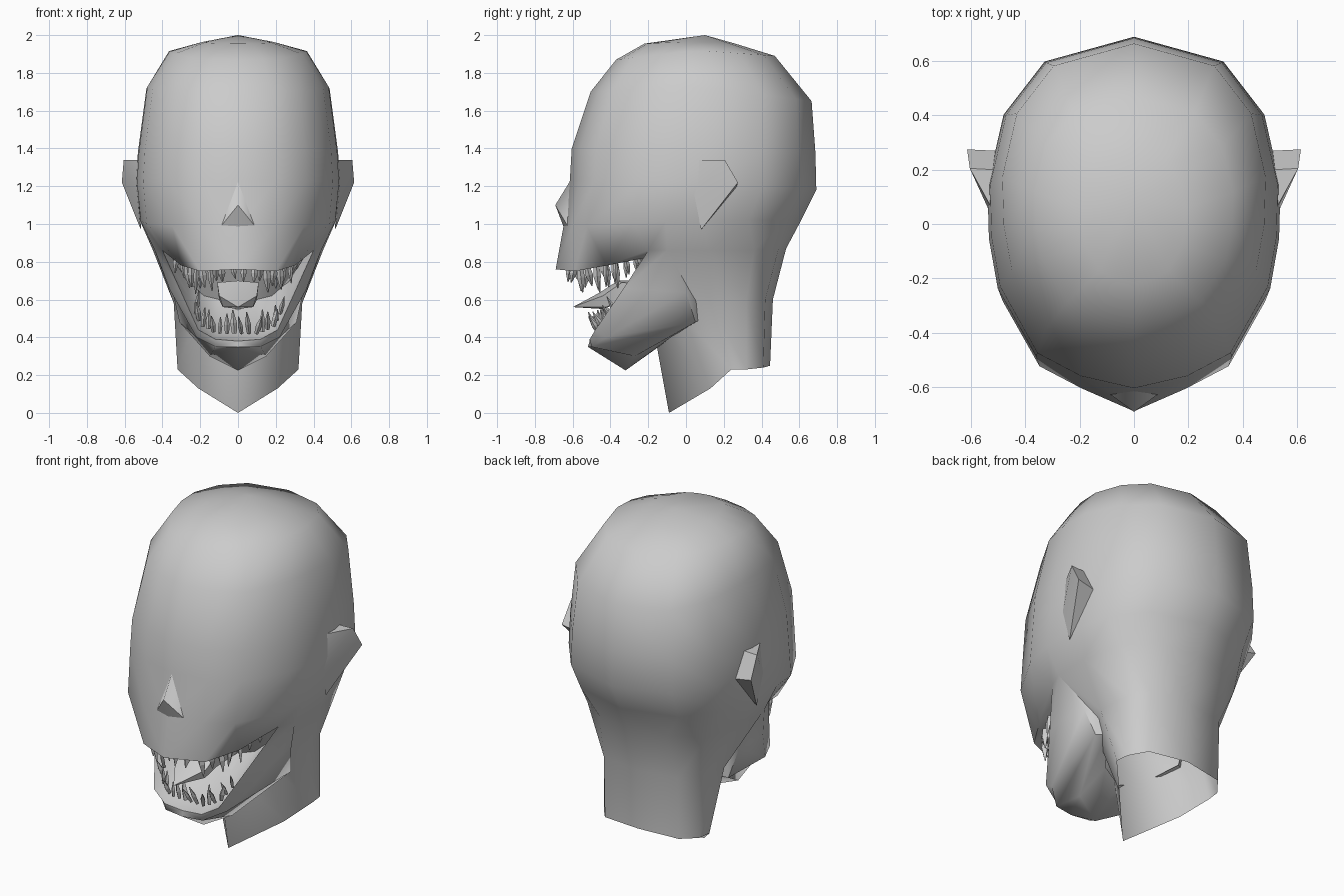
import bpy, bmesh, math, random
from mathutils import Vector

if "Cube" in bpy.data.objects:
    bpy.data.objects.remove(bpy.data.objects["Cube"])

random.seed(4)
grey = bpy.data.materials.new("plain_grey")
grey.diffuse_color = (0.6, 0.6, 0.6, 1)
grey.use_nodes = True
grey.node_tree.nodes["Principled BSDF"].inputs["Base Color"].default_value = grey.diffuse_color


def loft(bm, rows):
    """Skin neighbouring rows of points with quads."""
    grid = [[bm.verts.new(p) for p in row] for row in rows]
    for a, b in zip(grid, grid[1:]):
        for i in range(len(a) - 1):
            bm.faces.new((a[i], a[i + 1], b[i + 1], b[i]))


def finish(bm, name, mirror=True, angle=60):
    bmesh.ops.remove_doubles(bm, verts=bm.verts, dist=0.0005)
    bmesh.ops.recalc_face_normals(bm, faces=bm.faces)
    me = bpy.data.meshes.new(name)
    bm.to_mesh(me)
    bm.free()
    me.materials.append(grey)
    ob = bpy.data.objects.new(name, me)
    bpy.context.collection.objects.link(ob)
    if angle:
        bpy.ops.object.select_all(action='DESELECT')
        ob.select_set(True)
        bpy.context.view_layer.objects.active = ob
        bpy.ops.object.shade_smooth_by_angle(angle=math.radians(angle))
    if mirror:
        m = ob.modifiers.new("mirror", 'MIRROR')
        m.merge_threshold = 0.002
    return ob


# Half plan of the skull: (share of half width, share of depth from the front)
PLAN = [(0, 0), (.37, .035), (.67, .10), (.93, .29), (.99, .43),
        (1, .58), (.89, .78), (.61, .93), (0, 1)]


def skull_ring(yf, yb, hw, zf, zs, zb):
    row = []
    for u, t in PLAN:
        z = zf + (zs - zf) * t / .5 if t < .5 else zs + (zb - zs) * (t - .5) / .5
        row.append((hw * u, yf + (yb - yf) * t, z))
    return row


head = bmesh.new()

# Skull, from the upper lip to the crown
lip = [(0, -.69, .76), (.2, -.59, .75), (.3, -.42, .78), (.40, -.2, .86), (.44, -.1, .86),
       (.45, .12, .86), (.39, .36, .86), (.22, .49, .87), (0, .53, .87)]
loft(head, [lip,
            skull_ring(-.65, .61, .52, .98, 1.02, 1.02),
            skull_ring(-.615, .69, .54, 1.23, 1.22, 1.18),
            skull_ring(-.605, .685, .53, 1.40, 1.38, 1.38),
            skull_ring(-.505, .665, .485, 1.70, 1.73, 1.65),
            skull_ring(-.37, .47, .365, 1.87, 1.92, 1.89),
            skull_ring(-.22, .26, .19, 1.955, 1.965, 1.955),
            [(0, .1, 2.0)] * 9])

# Neck, open at the bottom
loft(head, [[(0, -.1, .80)] + lip[4:],
            [(0, -.19, .55), (.2, -.08, .58), (.34, .13, .58), (.31, .32, .6), (.24, .42, .6), (0, .46, .6)],
            [(0, -.09, 0), (.21, .13, .13), (.32, .24, .23), (.31, .32, .23), (.24, .41, .24), (0, .445, .25)]])

# Lower jaw: throat floor, inner wall, rim, outer wall, back edge, underside
loft(head, [[(0, -.13, .6), (.1, -.13, .6), (.18, -.1, .62), (.27, -.08, .7), (.36, -.12, .84)],
            [(0, -.32, .42), (.1, -.32, .42), (.16, -.3, .45), (.26, -.2, .62), (.36, -.12, .84)],
            [(0, -.51, .38), (.12, -.51, .39), (.21, -.48, .44), (.31, -.33, .66), lip[3]],
            [(0, -.52, .35), (.12, -.50, .35), (.22, -.42, .40), (.36, -.2, .65), lip[4]],
            [(0, -.32, .225), (.15, -.27, .30), (.31, .05, .48), (.345, 0, .64), lip[4]],
            [(0, -.13, .36), (.13, -.08, .40), (.25, .07, .49), (.3, .05, .64), lip[4]]])

# Roof and back of the mouth
roof = [(0, -.25, .82), (.12, -.25, .82), (.24, -.2, .83), (.36, -.12, .84)]
loft(head, [lip[:4], roof,
            [(0, -.13, .6), (.1, -.13, .6), (.18, -.1, .62), (.27, -.08, .7)]])
finish(head, "head")

# Nose: a small wedge
nose = bmesh.new()
top, tip, under, wing = [nose.verts.new(p) for p in
                         [(0, -.612, 1.23), (0, -.692, 1.10), (0, -.648, .985), (.105, -.615, .97)]]
nose.faces.new((top, tip, wing))
nose.faces.new((tip, under, wing))
finish(nose, "nose", angle=30)

# Ears: angular fins flaring backwards
ear = bmesh.new()
f1, f2, bot, o1, o2, b1, b2 = [ear.verts.new(p) for p in
                               [(.525, .06, 1.34), (.53, .04, 1.15), (.515, .08, .97),
                                (.605, .205, 1.34), (.615, .275, 1.22),
                                (.515, .20, 1.34), (.51, .27, 1.2)]]
for f in [(f1, f2, o1), (f2, o2, o1), (f2, bot, o2), (f1, o1, b1), (o1, o2, b2, b1), (o2, bot, b2)]:
    ear.faces.new(f)
finish(ear, "ears", angle=30)

# Tongue: pointed strip with a raised middle
tongue = bmesh.new()
loft(tongue, [[(0, -.14, .70), (.10, -.14, .68), (.09, -.14, .60), (0, -.14, .58)],
              [(0, -.36, .70), (.11, -.34, .69), (.10, -.34, .60), (0, -.36, .58)],
              [(0, -.46, .635), (.10, -.44, .62), (.08, -.42, .56), (0, -.44, .55)],
              [(0, -.60, .56)] * 4])
finish(tongue, "tongue", angle=30)


def along(path, t):
    """Point at share t along a polyline."""
    pts = [Vector(p) for p in path]
    t *= len(pts) - 1
    i = min(int(t), len(pts) - 2)
    return pts[i].lerp(pts[i + 1], t - i)


def tooth(bm, base, tip, r):
    """Four-sided fang with a swollen middle."""
    base, tip = Vector(base), Vector(tip)
    ax = (tip - base).normalized()
    u = ax.cross(Vector((0, 1, .1))).normalized()
    v = ax.cross(u)
    rings = []
    for c, s in ((base, .7), (base.lerp(tip, .45), 1), (tip, .15)):
        ring = [c + (u * math.cos(a) + v * math.sin(a)) * r * s
                for a in (k * math.pi / 2 for k in range(4))]
        rings.append(ring + ring[:1])
    loft(bm, rings)


# Teeth, upper and lower rows on both sides
upper, lower = bmesh.new(), bmesh.new()
upper_path = [(0, -.63, .78), (.18, -.55, .775), (.26, -.40, .79), (.34, -.24, .84)]
lower_path = [(0, -.46, .42), (.11, -.46, .42), (.19, -.42, .46), (.24, -.34, .56)]
for side in (-1, 1):
    for k in range(9):
        t = (k + .5) / 9
        p = along(upper_path, t)
        n = (.065 + .07 * math.sin(math.pi * t)) * random.uniform(.8, 1.2)
        d = Vector((random.uniform(-.02, .01), random.uniform(-.02, .03), -n))
        q = p + d
        tooth(upper, (p.x * side, p.y, p.z), (q.x * side, q.y, q.z), random.uniform(.013, .022))
    for k in range(8):
        t = (k + .5) / 8.5
        p = along(lower_path, t)
        n = random.uniform(.08, .13)
        d = Vector((random.uniform(-.02, .03), random.uniform(-.06, 0), n))
        q = p + d
        tooth(lower, (p.x * side, p.y, p.z), (q.x * side, q.y, q.z), random.uniform(.012, .019))
    # long inner fangs
    for x, y, n in ((.12, -.44, .10), (.21, -.38, .14)):
        tooth(upper, (x * side, y, .80), (x * side * .95, y + .02, .80 - n), .022)
finish(upper, "upper_teeth", mirror=False, angle=0)
finish(lower, "lower_teeth", mirror=False, angle=0)
